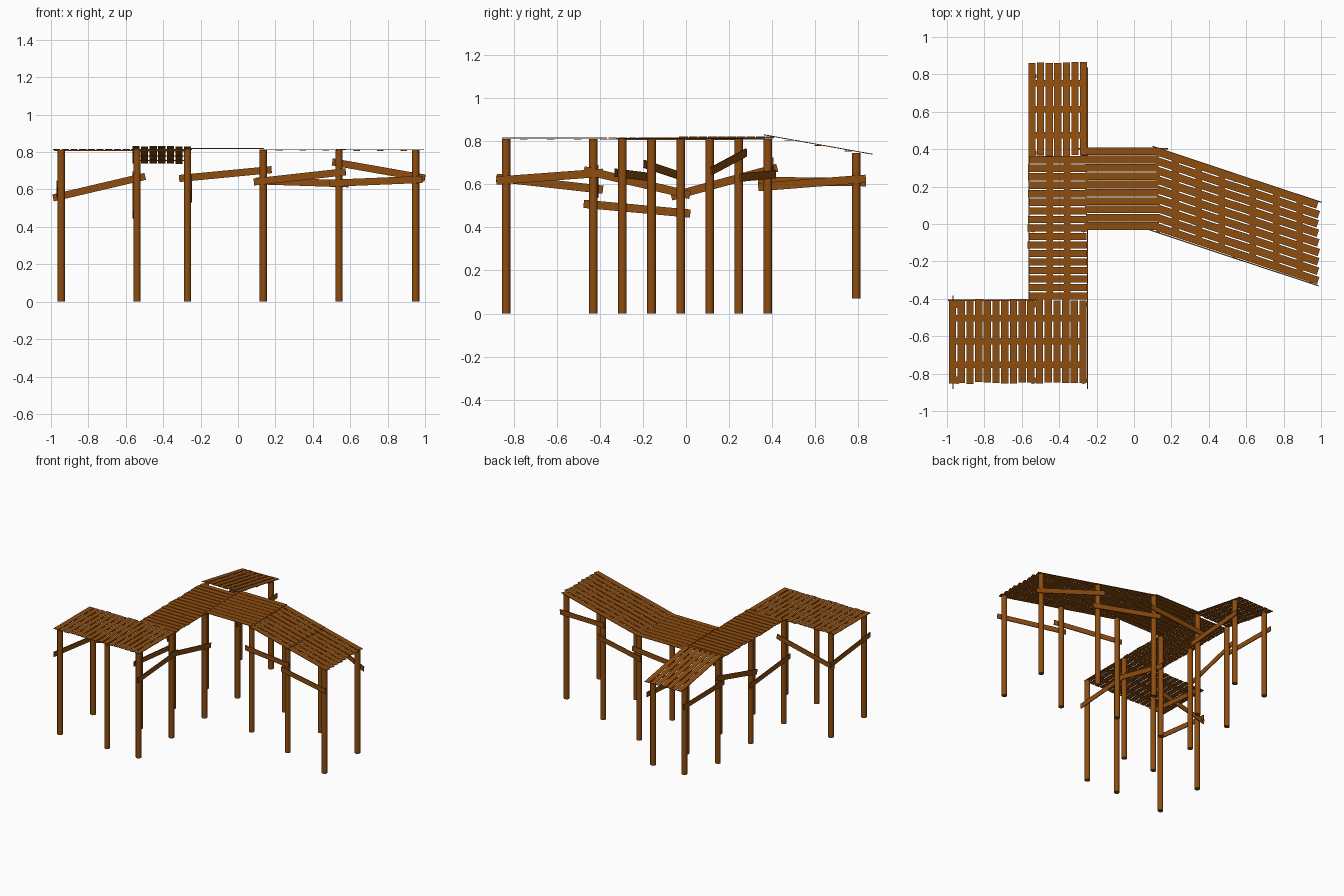
import bpy, bmesh, random
from mathutils import Vector, Matrix

random.seed(4)
wood = bpy.data.materials.new("brown wood")
wood.diffuse_color = (0.27, 0.074, 0.005, 1)


def finish(name, bm):
    me = bpy.data.meshes.new(name)
    bm.to_mesh(me)
    bm.free()
    me.materials.append(wood)
    ob = bpy.data.objects.new(name, me)
    bpy.context.collection.objects.link(ob)
    return ob


def board(bm, p, q, width, thick, up=(0, 0, 1), over=0.0):
    """Box from p to q; thickness is measured along 'up'."""
    p, q = Vector(p), Vector(q)
    d = (q - p).normalized()
    side = Vector(up).cross(d).normalized()
    n = d.cross(side)
    m = Matrix((d * ((q - p).length + 2 * over), side * width, n * thick)).transposed().to_4x4()
    m.translation = (p + q) / 2
    bmesh.ops.create_cube(bm, size=1, matrix=m)


def deck(name, a, b, step, count, width, bars, bar_reach):
    """Planks run a -> b and repeat by 'step'; thin bars cross underneath."""
    a, b, step = Vector(a), Vector(b), Vector(step)
    bm = bmesh.new()
    d = (b - a).normalized()
    for i in range(count):
        j = [random.uniform(-0.005, 0.005) for _ in range(2)]
        board(bm, a + step * i + d * j[0], b + step * i + d * j[1], width, 0.004,
              up=(0, 0, 1))
    low = Vector((0, 0, -0.005))
    for t in bars:
        c = a.lerp(b, t) + low
        s = step.normalized() * bar_reach
        board(bm, c - s, c + step * (count - 1) + s, 0.035, 0.004)
    return finish(name, bm)


# posts
POSTS = [(-0.945, -0.835), (-0.945, -0.43), (-0.54, -0.835), (-0.54, -0.43),
         (-0.27, -0.835), (-0.27, -0.43), (-0.54, -0.025), (-0.27, -0.025),
         (-0.54, 0.38), (-0.27, 0.38), (0.135, 0.38), (0.135, -0.025),
         (0.54, 0.245), (0.54, -0.16), (0.95, 0.11), (0.95, -0.295),
         (-0.54, 0.79), (-0.27, 0.79)]
for x, y in POSTS:
    lo, hi = (0.07, 0.745) if y > 0.5 else (0.0, 0.81)
    bm = bmesh.new()
    bmesh.ops.create_cone(bm, cap_ends=True, segments=12, radius1=0.02, radius2=0.02,
                          depth=hi - lo, matrix=Matrix.Translation((x, y, (lo + hi) / 2)))
    for f in bm.faces:
        f.smooth = len(f.verts) == 4
    for e in bm.edges:
        e.smooth = all(len(f.verts) == 4 for f in e.link_faces)
    finish("post", bm)

# decks
T = (0.22, 0.5, 0.78)
deck("front_deck", (-0.97, -0.85, 0.814), (-0.97, -0.405, 0.814), (0.0465, 0, 0), 16,
     0.039, T, 0.015)
deck("middle_deck", (-0.565, -0.385, 0.814), (-0.25, -0.385, 0.814), (0, 0.0455, 0), 17,
     0.039, (0.36, 0.66), 0.015)
deck("ramp_deck", (-0.545, 0.365, 0.829), (-0.545, 0.862, 0.740), (0.0458, 0, 0), 7,
     0.038, T, 0.015)
deck("side_deck", (-0.26, -0.011, 0.819), (0.135, -0.011, 0.819), (0, 0.0445, 0), 10,
     0.041, (), 0.015)
deck("skewed_deck", (0.125, -0.017, 0.815), (0.565, -0.164, 0.815), (0, 0.0505, 0), 9,
     0.041, T, 0.01)
deck("end_deck", (0.535, -0.153, 0.813), (0.985, -0.303, 0.813), (0, 0.0505, 0), 9,
     0.041, T, 0.01)

# diagonal braces nailed to the outside of the posts: start, end, outward direction
BRACES = [
    ((-0.945, -0.43, 0.565), (-0.54, -0.43, 0.66), (0, 1, 0)),
    ((-0.945, -0.835, 0.625), (-0.945, -0.43, 0.58), (-1, 0, 0)),
    ((-0.27, -0.835, 0.62), (-0.27, -0.43, 0.65), (1, 0, 0)),
    ((-0.54, -0.43, 0.505), (-0.54, -0.025, 0.468), (-1, 0, 0)),
    ((-0.27, -0.43, 0.655), (-0.27, -0.025, 0.56), (1, 0, 0)),
    ((-0.54, -0.025, 0.555), (-0.54, 0.38, 0.665), (-1, 0, 0)),
    ((-0.54, 0.38, 0.615), (-0.54, 0.79, 0.61), (-1, 0, 0)),
    ((-0.27, 0.38, 0.59), (-0.27, 0.79, 0.622), (1, 0, 0)),
    ((-0.27, 0.38, 0.663), (0.135, 0.38, 0.702), (0, 1, 0)),
    ((0.135, 0.38, 0.645), (0.54, 0.245, 0.632), (1, 3, 0)),
    ((0.54, 0.245, 0.74), (0.95, 0.11, 0.668), (1, 3, 0)),
    ((0.135, -0.025, 0.645), (0.54, -0.16, 0.69), (-1, -3, 0)),
    ((0.54, -0.16, 0.635), (0.95, -0.295, 0.652), (-1, -3, 0)),
]
for p, q, out in BRACES:
    n = Vector(out).normalized()
    bm = bmesh.new()
    board(bm, Vector(p) + n * 0.022, Vector(q) + n * 0.022, 0.038, 0.006, up=n, over=0.045)
    finish("brace", bm)
